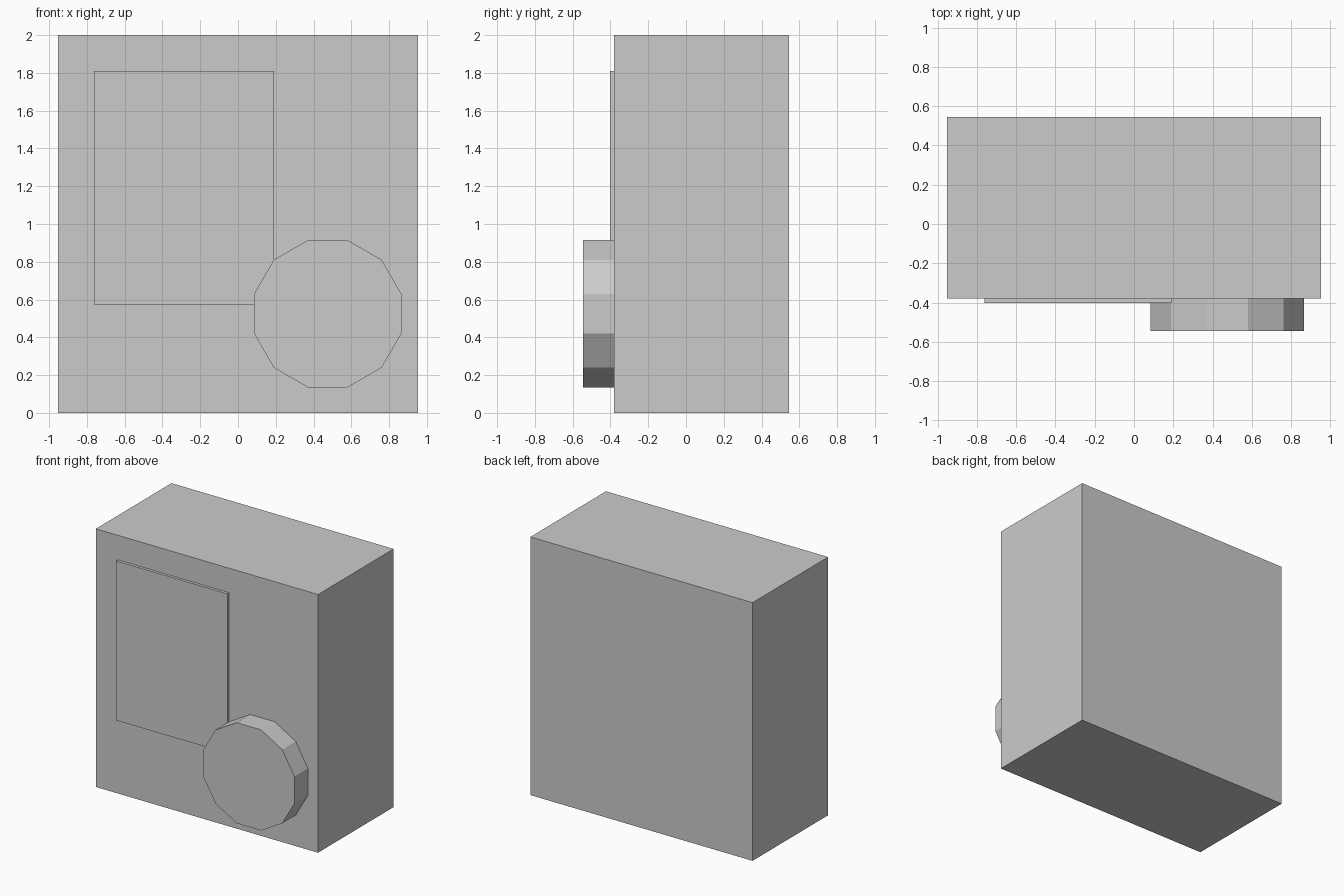
import bpy
import math

default_cube = bpy.data.objects.get("Cube")
if default_cube:
    bpy.data.objects.remove(default_cube, do_unlink=True)

grey = bpy.data.materials.new("plain_grey")
grey.use_nodes = True
colour = (0.6, 0.6, 0.6, 1.0)
grey.diffuse_color = colour
grey.node_tree.nodes["Principled BSDF"].inputs["Base Color"].default_value = colour


def finish(name):
    obj = bpy.context.object
    obj.name = name
    obj.data.materials.append(grey)
    return obj


def box(name, low, high):
    """Box between two opposite corners."""
    centre = [(a + b) / 2 for a, b in zip(low, high)]
    bpy.ops.mesh.primitive_cube_add(size=1, location=centre)
    obj = finish(name)
    obj.scale = [b - a for a, b in zip(low, high)]
    bpy.ops.object.transform_apply(location=False, rotation=False, scale=True)
    return obj


FRONT = -0.38   # front face of the body
BACK = 0.545

# Main body and the thin raised panel on its front
box("body", (-0.952, FRONT, 0), (0.952, BACK, 2))
box("front_panel", (-0.762, FRONT - 0.022, 0.575), (0.19, FRONT, 1.81))

# Twelve-sided dial with flats at top, bottom and sides
sides = 12
flat_radius = 0.39
depth = BACK + FRONT
bpy.ops.mesh.primitive_cylinder_add(
    vertices=sides, radius=flat_radius / math.cos(math.pi / sides), depth=depth,
    location=(0.475, FRONT - depth / 2, 0.525))
dial = finish("dial")
dial.rotation_euler = (math.pi / 2, math.pi / sides, 0)
# Spin about the dial's own axis first, then tip it forward
dial.rotation_mode = 'ZYX'
dial.rotation_euler = (math.pi / 2, 0, 0)
for v in dial.data.vertices:
    x, y = v.co.x, v.co.y
    c, s = math.cos(math.pi / sides), math.sin(math.pi / sides)
    v.co.x, v.co.y = x * c - y * s, x * s + y * c
bpy.ops.object.transform_apply(location=False, rotation=True, scale=False)
